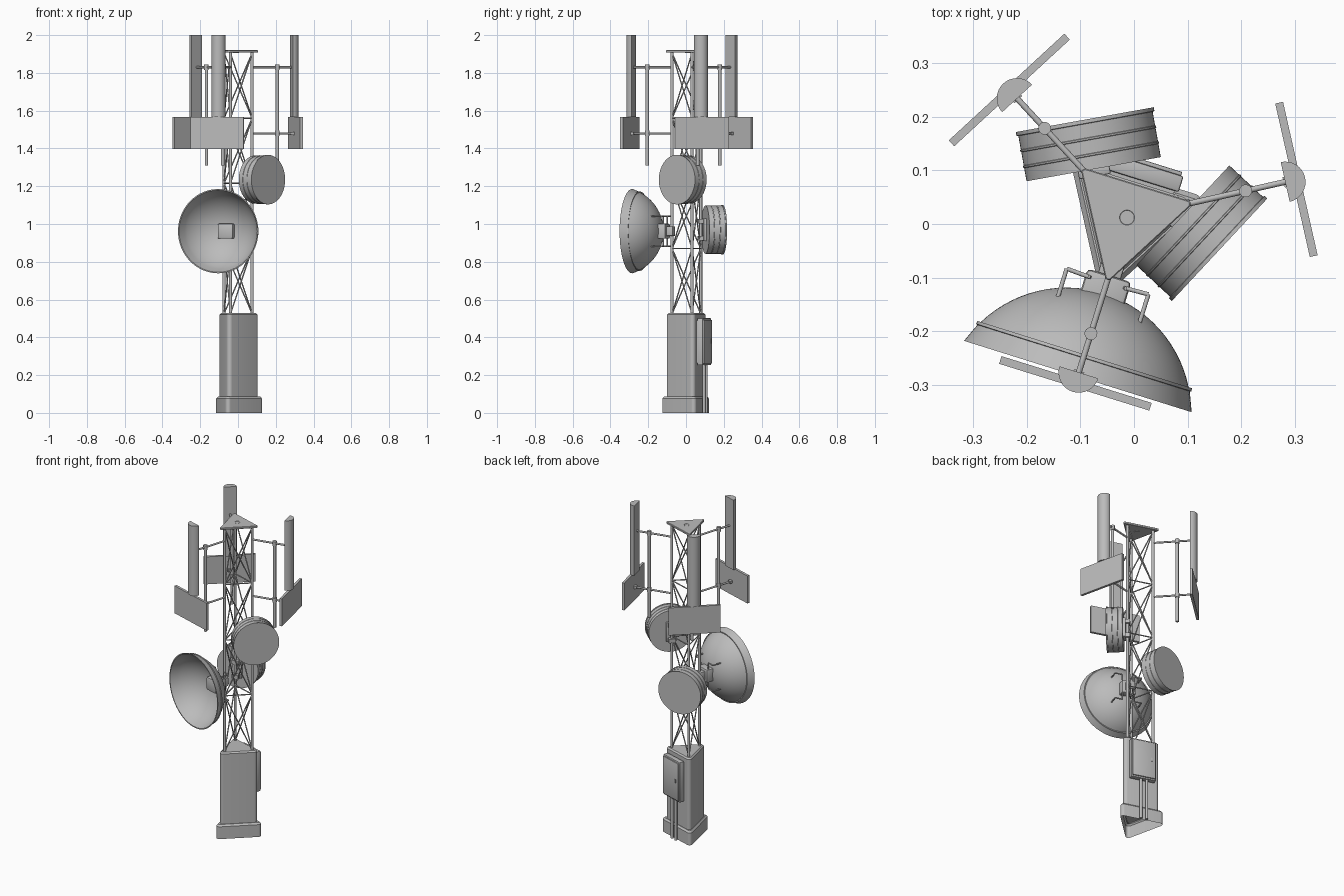
import bpy, bmesh, math
from mathutils import Matrix, Vector

cube = bpy.data.objects.get("Cube")
if cube:
    bpy.data.objects.remove(cube)

gray = bpy.data.materials.new("steel_gray")
gray.use_nodes = True
COLOR = (0.5, 0.5, 0.5, 1)
gray.diffuse_color = COLOR
gray.node_tree.nodes["Principled BSDF"].inputs["Base Color"].default_value = COLOR

CENTER = Vector((-0.013, 0.012, 0))
LEG_ANGLES = (12.7, 132.7, 252.7)
LEG_R = 0.09


def frame(angle, origin=CENTER):
    """Local x runs sideways, y points outward along the angle, z is up."""
    return Matrix.Translation(origin) @ Matrix.Rotation(math.radians(angle - 90), 4, 'Z')


def finish(name, bm, matrix=Matrix(), smooth=True):
    bmesh.ops.recalc_face_normals(bm, faces=bm.faces[:])
    mesh = bpy.data.meshes.new(name)
    bm.to_mesh(mesh)
    bm.free()
    mesh.materials.append(gray)
    obj = bpy.data.objects.new(name, mesh)
    bpy.context.collection.objects.link(obj)
    obj.matrix_world = matrix
    if smooth:
        bpy.ops.object.select_all(action='DESELECT')
        obj.select_set(True)
        bpy.context.view_layer.objects.active = obj
        bpy.ops.object.shade_smooth_by_angle(angle=math.radians(35))
    return obj


def box(name, low, high, matrix, bevel=0.0):
    low, high = Vector(low), Vector(high)
    bm = bmesh.new()
    bmesh.ops.create_cube(bm, size=1)
    for v in bm.verts:
        v.co = (low + high) / 2 + v.co * (high - low)
    if bevel:
        bmesh.ops.bevel(bm, geom=bm.edges[:], offset=bevel, segments=2,
                        profile=0.5, affect='EDGES')
    return finish(name, bm, matrix, bevel > 0)


def rods(name, paths, radius, matrix=Matrix(), sides=16):
    """Joins a set of round bars, each following a list of points."""
    bm = bmesh.new()
    for path in paths:
        for a, b in zip(path, path[1:]):
            a, b = Vector(a), Vector(b)
            turn = (b - a).to_track_quat('Z', 'Y').to_matrix().to_4x4()
            bmesh.ops.create_cone(bm, cap_ends=True, segments=sides, radius1=radius,
                                  radius2=radius, depth=(b - a).length,
                                  matrix=Matrix.Translation((a + b) / 2) @ turn)
    return finish(name, bm, matrix)


def lathe(name, profile, matrix, steps=64):
    """Spins (radius, y) points about the local y axis."""
    bm = bmesh.new()
    verts = [bm.verts.new((r, y, 0)) for r, y in profile]
    edges = [bm.edges.new(pair) for pair in zip(verts, verts[1:])]
    bmesh.ops.spin(bm, geom=verts + edges, cent=(0, 0, 0), axis=(0, 1, 0),
                   angle=math.tau, steps=steps)
    bmesh.ops.remove_doubles(bm, verts=bm.verts[:], dist=0.0001)
    return finish(name, bm, matrix)


def rounded_triangle(name, corner_r, layers, open_bottom=False):
    """Stacks rounded triangles; each layer is (height, corner rounding)."""
    bm = bmesh.new()
    rings = []
    for z, r in layers:
        ring = []
        for angle in LEG_ANGLES:
            for k in range(9):
                a = math.radians(angle - 60 + 15 * k)
                c = math.radians(angle)
                ring.append(bm.verts.new((corner_r * math.cos(c) + r * math.cos(a),
                                          corner_r * math.sin(c) + r * math.sin(a), z)))
        rings.append(ring)
    for low, high in zip(rings, rings[1:]):
        for i in range(len(low)):
            j = (i + 1) % len(low)
            bm.faces.new((low[i], low[j], high[j], high[i]))
    bm.faces.new(rings[-1])
    if not open_bottom:
        bm.faces.new(rings[0])
    return finish(name, bm, Matrix.Translation(CENTER))


# Pedestal and mast head plate
rounded_triangle("foot", 0.126, [(0, 0.017), (0.076, 0.017), (0.086, 0.008)], True)
rounded_triangle("pedestal", 0.1, [(0.08, 0.018), (0.52, 0.018), (0.528, 0.01)], True)
rounded_triangle("head_plate", 0.115, [(1.907, 0.005), (1.909, 0.007),
                                       (1.918, 0.007), (1.92, 0.005)])
lathe("head_hub", [(0, 1.9195), (0.013, 1.9195), (0.014, 1.921), (0.017, 1.921),
                   (0.017, 1.905), (0, 1.905)],
      Matrix.Translation(CENTER) @ Matrix.Rotation(math.pi / 2, 4, 'X'), 32)

# Lattice mast
legs = [frame(a) @ Vector((0, LEG_R, 0)) for a in LEG_ANGLES]
levels = [0.525 + 0.345 * i for i in range(5)]


def at(point, z):
    return Vector((point.x, point.y, z))


rods("mast_legs", [(at(p, 0.52), at(p, 1.91)) for p in legs], 0.008)
braces, rails = [], []
for p, q in zip(legs, legs[1:] + legs[:1]):
    for low, high in zip(levels, levels[1:]):
        braces += [(at(p, low), at(q, high)), (at(q, low), at(p, high))]
    rails += [(at(p, z), at(q, z)) for z in levels[1:4]]
rods("mast_braces", braces, 0.0035, sides=12)
rods("mast_rails", rails, 0.0035, sides=12)

# Sector antennas on outriggers, one per leg
for number, angle in enumerate(LEG_ANGLES, 1):
    here = frame(angle)
    rods(f"outrigger_arms_{number}", [((0, LEG_R, z), (0, 0.31, z)) for z in (1.48, 1.83)],
         0.0055, here)
    rods(f"outrigger_pole_{number}", [((0, 0.227, 1.31), (0, 0.227, 1.83))], 0.009, here)
    rods(f"outrigger_collars_{number}", [((0, 0.227, z - 0.014), (0, 0.227, z + 0.014))
                                         for z in (1.48, 1.83)], 0.012, here)
    box(f"arm_clamp_{number}", (-0.01, 0.3, 1.472), (0.01, 0.319, 1.488), here)
    box(f"flat_panel_{number}", (-0.147, 0.317, 1.397), (0.147, 0.332, 1.567), here)
    bm = bmesh.new()
    arc = [bm.verts.new((0.038 * math.cos(math.pi * k / 16),
                         0.303 + 0.038 * math.sin(math.pi * k / 16), 1.567))
           for k in range(17)]
    face = bm.faces.new(arc)
    grown = bmesh.ops.extrude_face_region(bm, geom=[face], use_keep_orig=True)
    bmesh.ops.translate(bm, vec=(0, 0, 0.433),
                        verts=[g for g in grown["geom"] if isinstance(g, bmesh.types.BMVert)])
    finish(f"half_round_antenna_{number}", bm, here)

# Drum antennas
drum_profile = [(0, 0), (0.131, 0), (0.131, -0.007), (0.1275, -0.008), (0.1275, -0.034),
                (0.129, -0.035), (0.129, -0.038), (0.1275, -0.039), (0.1275, -0.064),
                (0.129, -0.065), (0.129, -0.068), (0.1275, -0.069), (0.1275, -0.094),
                (0, -0.094)]
for name, angle, origin in (("back", 100.2, (-0.092, 0.195, 0.97)),
                            ("side", -43, (0.16, -0.048, 1.235))):
    here = frame(angle, Vector(origin))
    lathe(f"{name}_drum", drum_profile, here)
    box(f"{name}_drum_mount", (-0.03, -0.108, -0.06), (0.03, -0.09, 0.06), here, 0.003)
    for z in (-0.045, 0.045):
        box(f"{name}_drum_clamp", (-0.02, -0.132, z - 0.012), (0.02, -0.1, z + 0.012), here)

# Large open dish with a thin shell
dish = frame(252.6, Vector((-0.105, -0.285, 0.962)))


def bowl(radius, apex, steps=14):
    depth = -0.042 - apex
    ball = (radius ** 2 + depth ** 2) / (2 * depth)
    sweep = math.asin(radius / ball)
    return [(ball * math.sin(sweep * k / steps),
             apex + ball * (1 - math.cos(sweep * k / steps))) for k in range(steps + 1)]


lathe("dish", bowl(0.204, -0.163) + [(0.21, -0.043), (0.211, -0.037), (0.208, -0.036),
                                     (0.223, 0), (0.217, 0)]
      + bowl(0.199, -0.157)[::-1], dish, 80)
box("dish_feed_box", (-0.043, -0.198, -0.04), (0.043, -0.122, 0.04), dish, 0.008)
box("dish_clamp", (-0.022, -0.232, -0.025), (0.022, -0.188, 0.025), dish, 0.003)
rods("dish_struts", [((s * 0.035, -0.184, h * 0.035), (s * 0.037, -0.184, h * 0.08),
                      (s * 0.08, -0.186, h * 0.08), (s * 0.08, -0.13, h * 0.08))
                     for s in (-1, 1) for h in (-1, 1)], 0.004, dish)

# Equipment cabinet with conduits
back = frame(72.7)
box("cabinet_mount", (-0.06, 0.06, 0.265), (0.07, 0.08, 0.49), back)
box("cabinet", (-0.072, 0.074, 0.253), (0.078, 0.105, 0.502), back, 0.004)
box("cabinet_door", (-0.067, 0.103, 0.262), (0.073, 0.112, 0.493), back, 0.002)
box("door_handle", (-0.045, 0.111, 0.37), (-0.037, 0.116, 0.39), back)
rods("conduits", [((x, 0.092, 0), (x, 0.092, 0.26)) for x in (-0.02, 0.015)], 0.008, back)
